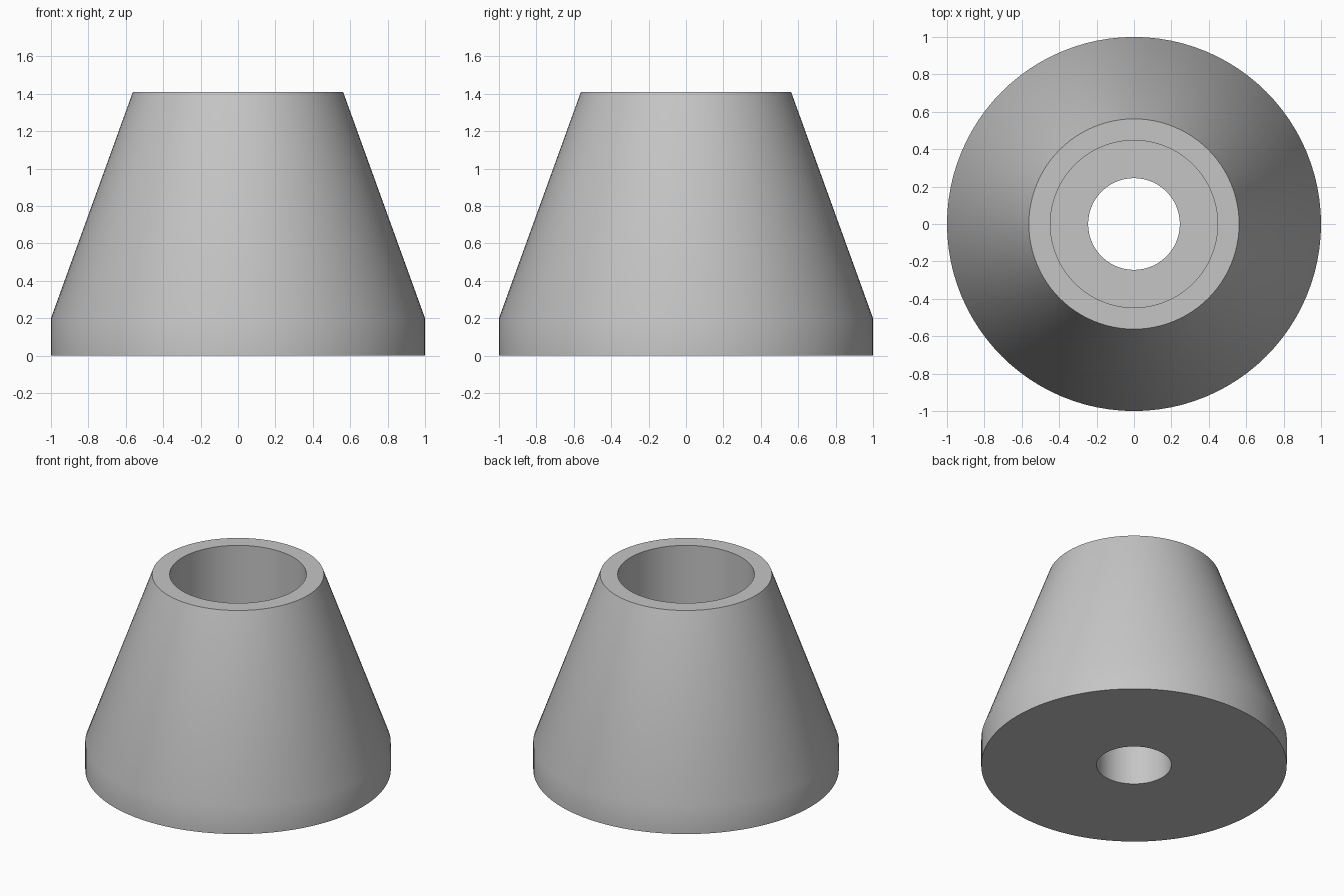
import bpy
import bmesh
import math

cube = bpy.data.objects.get("Cube")
if cube:
    bpy.data.objects.remove(cube, do_unlink=True)

# Plain grey material
grey = bpy.data.materials.new("plain grey")
grey.use_nodes = True
colour = (0.56, 0.56, 0.56, 1.0)
grey.diffuse_color = colour
grey.node_tree.nodes["Principled BSDF"].inputs["Base Color"].default_value = colour

# Closed (radius, height) section: outer wall, rim, counterbore, through hole
HEIGHT = 1.41
FLOOR = 0.4
profile = [(0.245, 0), (1, 0), (1, 0.2), (0.562, HEIGHT),
           (0.447, HEIGHT), (0.447, FLOOR), (0.245, FLOOR)]

# Revolve the section around z
bm = bmesh.new()
verts = [bm.verts.new((r, 0, z)) for r, z in profile]
edges = [bm.edges.new((v, verts[(i + 1) % len(verts)])) for i, v in enumerate(verts)]
bmesh.ops.spin(bm, geom=verts + edges, cent=(0, 0, 0), axis=(0, 0, 1),
               angle=math.tau, steps=96, use_merge=True)
bmesh.ops.remove_doubles(bm, verts=bm.verts, dist=0.0001)
bmesh.ops.recalc_face_normals(bm, faces=bm.faces)
mesh = bpy.data.meshes.new("tapered_foot")
bm.to_mesh(mesh)
bm.free()
mesh.materials.append(grey)

foot = bpy.data.objects.new("tapered_foot", mesh)
bpy.context.collection.objects.link(foot)

# Smooth walls with crisp rims
bpy.ops.object.select_all(action="DESELECT")
foot.select_set(True)
bpy.context.view_layer.objects.active = foot
bpy.ops.object.shade_smooth_by_angle(angle=math.radians(30))
